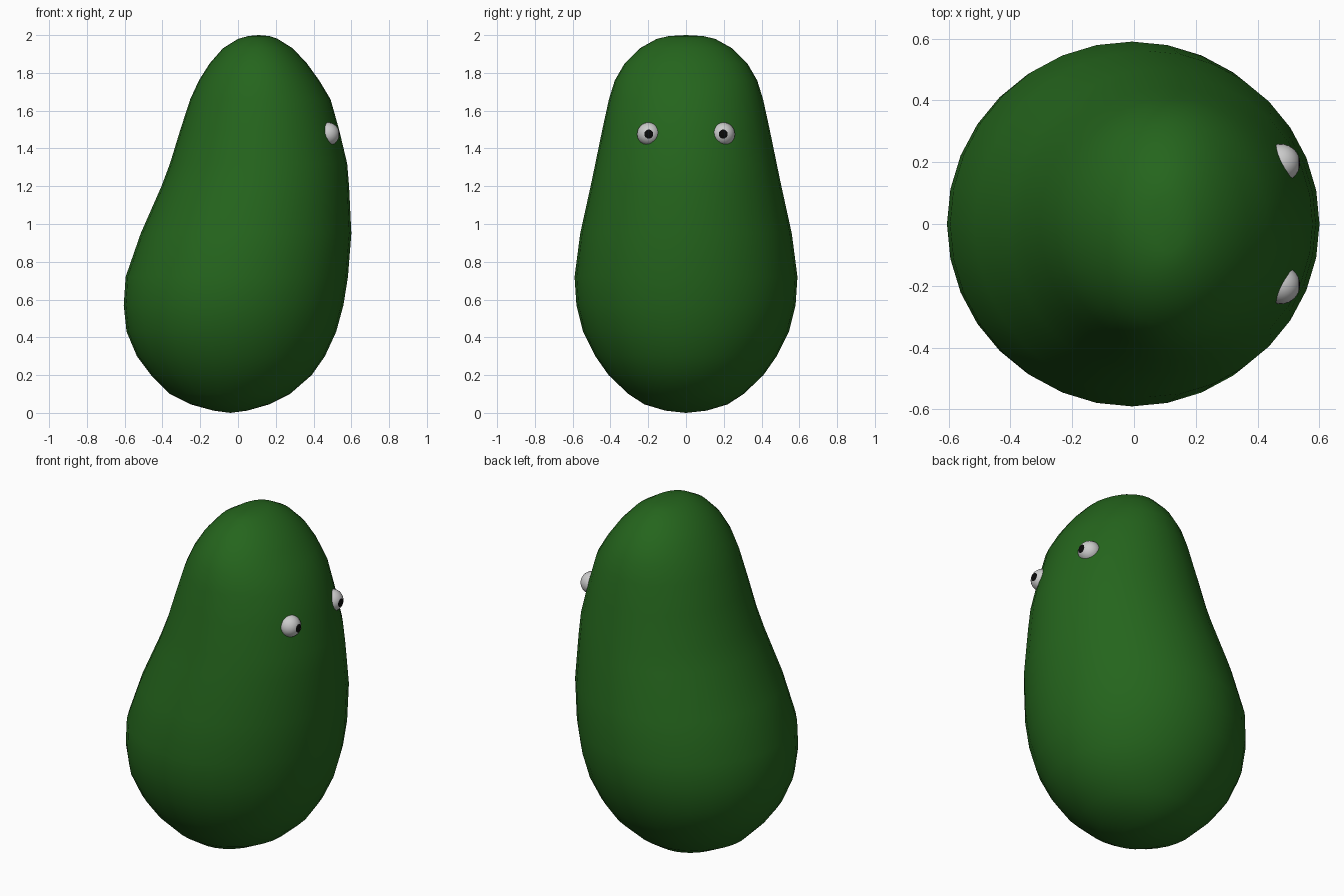
import bpy, bmesh
from math import cos, sin, pi, radians
from mathutils import Matrix

if "Cube" in bpy.data.objects:
    bpy.data.objects.remove(bpy.data.objects["Cube"])


def material(name, rgb):
    m = bpy.data.materials.new(name)
    m.diffuse_color = (*rgb, 1)
    m.use_nodes = True
    m.node_tree.nodes["Principled BSDF"].inputs["Base Color"].default_value = m.diffuse_color
    return m


GREEN = material("green", (0.018, 0.13, 0.012))
WHITE = material("white", (0.6, 0.6, 0.6))
BLACK = material("black", (0.003, 0.003, 0.003))


def finish(bm, name, mats):
    mesh = bpy.data.meshes.new(name)
    for f in bm.faces:
        f.smooth = True
    bm.to_mesh(mesh)
    bm.free()
    for m in mats:
        mesh.materials.append(m)
    obj = bpy.data.objects.new(name, mesh)
    bpy.context.collection.objects.link(obj)
    return obj


# Body: stacked ellipses (height, left x, right x, half depth)
PROFILE = [
    (0.012, -0.13, 0.05, 0.11), (0.045, -0.25, 0.165, 0.22),
    (0.10, -0.36, 0.275, 0.305), (0.20, -0.46, 0.39, 0.41),
    (0.30, -0.535, 0.46, 0.48), (0.43, -0.59, 0.52, 0.545),
    (0.57, -0.605, 0.558, 0.58), (0.72, -0.595, 0.582, 0.59),
    (0.95, -0.515, 0.60, 0.56), (1.20, -0.405, 0.588, 0.505),
    (1.32, -0.36, 0.578, 0.48), (1.50, -0.305, 0.535, 0.443),
    (1.66, -0.253, 0.49, 0.408), (1.76, -0.207, 0.43, 0.377),
    (1.85, -0.15, 0.365, 0.325), (1.93, -0.08, 0.29, 0.245),
    (1.98, 0.0, 0.21, 0.155), (1.995, 0.055, 0.165, 0.09),
]
SIDES = 32
bm = bmesh.new()
rings = []
for z, left, right, depth in PROFILE:
    cx, rx = (left + right) / 2, (right - left) / 2
    rings.append([bm.verts.new((cx + rx * cos(2 * pi * i / SIDES),
                                depth * sin(2 * pi * i / SIDES), z))
                  for i in range(SIDES)])
bottom, top = bm.verts.new((-0.04, 0, 0)), bm.verts.new((0.11, 0, 2))
for i in range(SIDES):
    j = (i + 1) % SIDES
    for a, b in zip(rings, rings[1:]):
        bm.faces.new((a[i], a[j], b[j], b[i]))
    bm.faces.new((bottom, rings[0][j], rings[0][i]))
    bm.faces.new((top, rings[-1][i], rings[-1][j]))
finish(bm, "body", [GREEN])

# Eyes: spheres pointing along +x, with the end cap coloured as pupil
for side, name in ((-1, "near_eye"), (1, "far_eye")):
    bm = bmesh.new()
    bmesh.ops.create_uvsphere(bm, u_segments=24, v_segments=16, radius=0.062,
                              matrix=Matrix.Rotation(radians(90), 4, 'Y'))
    for f in bm.faces:
        if f.calc_center_median().x > 0.062 * cos(radians(22)):
            f.material_index = 1
    eye = finish(bm, name, [WHITE, BLACK])
    eye.location = (0.475, side * 0.197, 1.476)
